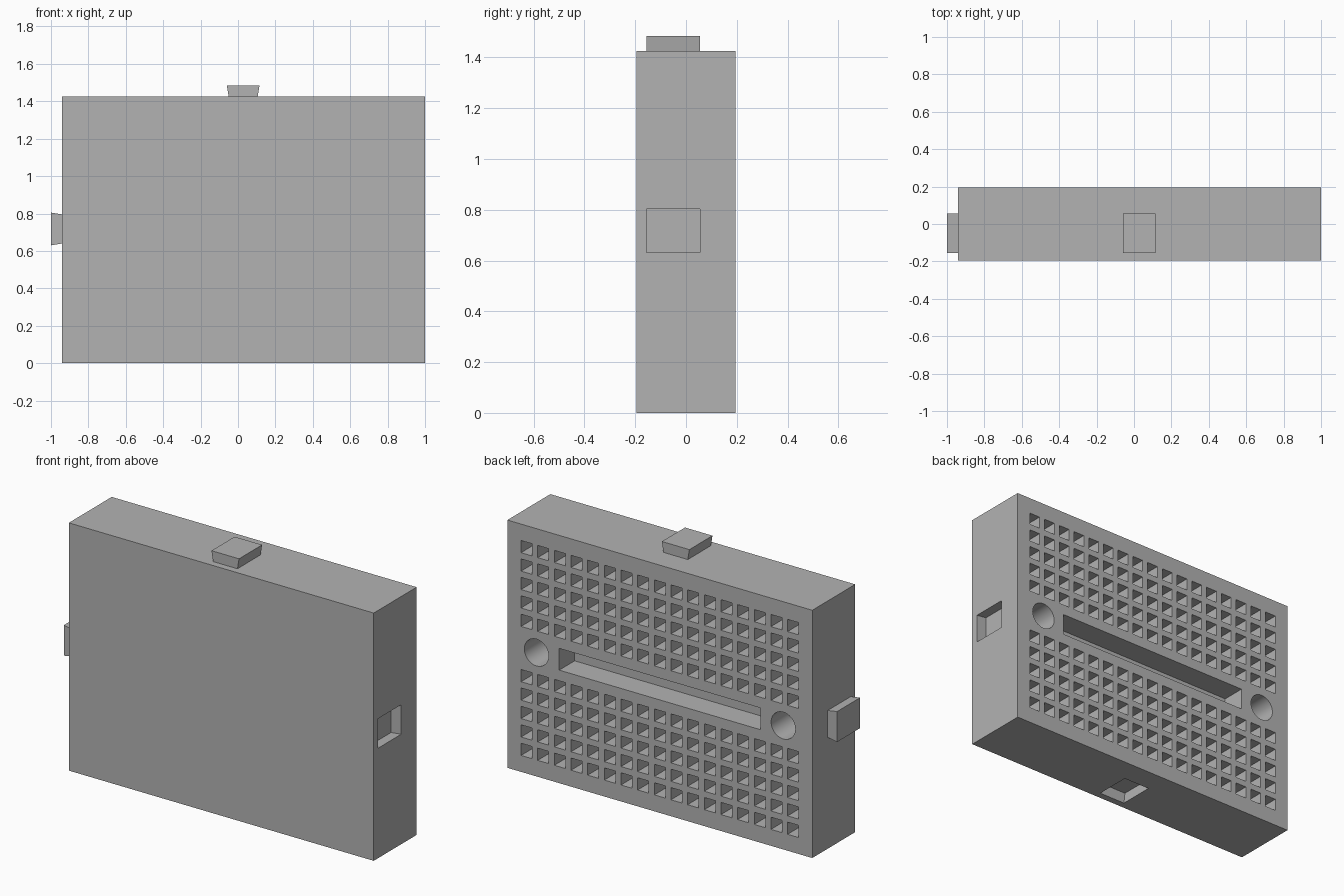
import bpy, bmesh, math
from mathutils import Matrix, Vector

cube = bpy.data.objects.get("Cube")
if cube:
    bpy.data.objects.remove(cube, do_unlink=True)

# Single plastic colour
grey = bpy.data.materials.new("grey plastic")
grey.use_nodes = True
COLOUR = (0.45, 0.45, 0.45, 1)
grey.diffuse_color = COLOUR
grey.node_tree.nodes["Principled BSDF"].inputs["Base Color"].default_value = COLOUR

X0, X1, Y0, Y1, HEIGHT = -0.94, 1.0, -0.195, 0.195, 1.425
CX, CZ = (X0 + X1) / 2, HEIGHT / 2
PITCH = 0.106
TAB_X, TAB_Z, TAB_Y = 0.0275, 0.7175, (-0.155, 0.055)


def add_box(bm, lo, hi):
    lo, hi = Vector(lo), Vector(hi)
    size = Matrix.Diagonal((*(hi - lo), 1))
    bmesh.ops.create_cube(bm, size=1, matrix=Matrix.Translation((lo + hi) / 2) @ size)


def add_dovetail(bm, origin, out, across, neck, tip, start, end):
    """Wedge running along y, going from neck width to tip width."""
    out, across = Vector(out), Vector(across)
    ends = []
    for y in TAB_Y:
        base = Vector((origin[0], y, origin[1]))
        ends.append([bm.verts.new(base + out * d + across * w) for d, w in
                     ((start, -neck / 2), (start, neck / 2), (end, tip / 2), (end, -tip / 2))])
    a, b = ends
    faces = [bm.faces.new(a), bm.faces.new(b[::-1])]
    for i in range(4):
        j = (i + 1) % 4
        faces.append(bm.faces.new((a[j], a[i], b[i], b[j])))
    bmesh.ops.recalc_face_normals(bm, faces=faces)


def make_object(name, bm):
    mesh = bpy.data.meshes.new(name)
    bm.to_mesh(mesh)
    bm.free()
    mesh.materials.append(grey)
    obj = bpy.data.objects.new(name, mesh)
    bpy.context.collection.objects.link(obj)
    return obj


# Solid block
bm = bmesh.new()
add_box(bm, (X0, Y0, 0), (X1, Y1, HEIGHT))
body = make_object("board_body", bm)

# Cutter: two banks of square sockets on the back
bm = bmesh.new()
half = 0.035
for col in range(17):
    x = CX + (col - 8) * PITCH
    for row in range(5):
        for side in (-1, 1):
            z = CZ + side * (1.5 + row) * PITCH
            add_box(bm, (x - half, -0.1, z - half), (x + half, Y1 + 0.05, z + half))

# Centre groove and the two round mounting holes
add_box(bm, (CX - 0.64, Y1 - 0.14, CZ - 0.0625), (CX + 0.64, Y1 + 0.05, CZ + 0.0625))
for side in (-1, 1):
    place = Matrix.Translation((CX + side * 0.785, 0.045, CZ)) @ Matrix.Rotation(math.pi / 2, 4, "X")
    bmesh.ops.create_cone(bm, cap_ends=True, segments=48, radius1=0.077, radius2=0.077,
                          depth=0.4, matrix=place)

# Dovetail recesses in the left side and the underside
add_dovetail(bm, (X1, TAB_Z), (-1, 0, 0), (0, 0, 1), 0.165, 0.185, -0.02, 0.065)
add_dovetail(bm, (TAB_X, 0), (0, 0, 1), (1, 0, 0), 0.165, 0.185, -0.02, 0.065)
cutter = make_object("cutter", bm)
cutter.hide_render = True

cut = body.modifiers.new("cut openings", "BOOLEAN")
cut.operation = "DIFFERENCE"
cut.solver = "EXACT"
cut.object = cutter
bpy.ops.object.select_all(action="DESELECT")
bpy.context.view_layer.objects.active = body
body.select_set(True)
bpy.ops.object.modifier_apply(modifier=cut.name)
bpy.data.objects.remove(cutter, do_unlink=True)
bpy.ops.object.shade_smooth_by_angle(angle=math.radians(30))

# Dovetail tabs on the right side and the top
bm = bmesh.new()
add_dovetail(bm, (X0, TAB_Z), (-1, 0, 0), (0, 0, 1), 0.155, 0.175, 0, 0.06)
make_object("side_tab", bm)
bm = bmesh.new()
add_dovetail(bm, (TAB_X, HEIGHT), (0, 0, 1), (1, 0, 0), 0.155, 0.175, 0, 0.06)
make_object("top_tab", bm)
